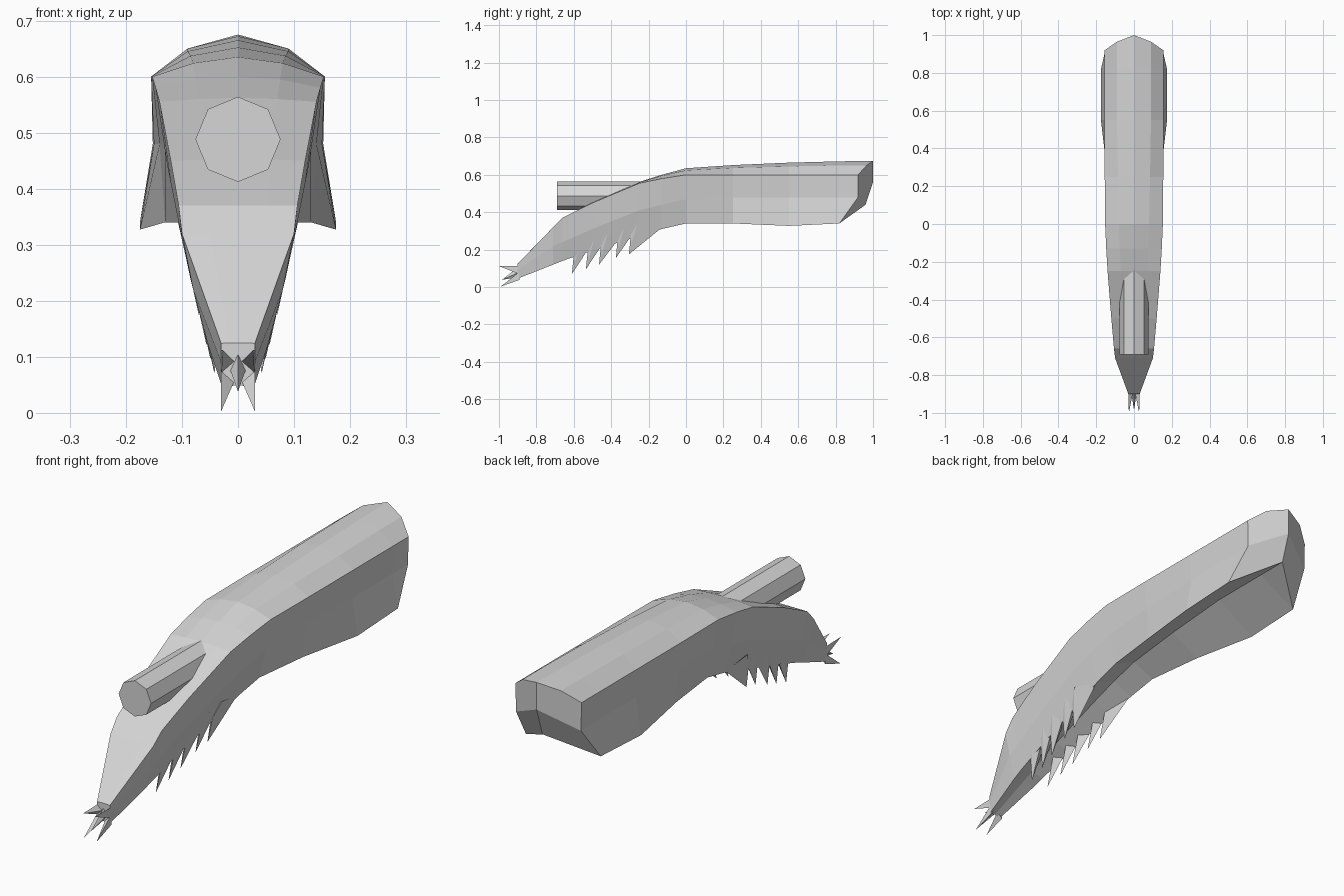
import bpy, bmesh, math

cube = bpy.data.objects.get("Cube")
if cube:
    bpy.data.objects.remove(cube, do_unlink=True)

grey = bpy.data.materials.new("plain_grey")
grey.use_nodes = True
grey.diffuse_color = (0.67, 0.67, 0.67, 1)
grey.node_tree.nodes["Principled BSDF"].inputs["Base Color"].default_value = grey.diffuse_color


def finish(bm, name):
    bmesh.ops.remove_doubles(bm, verts=bm.verts, dist=0.0005)
    bmesh.ops.recalc_face_normals(bm, faces=bm.faces)
    mesh = bpy.data.meshes.new(name)
    bm.to_mesh(mesh)
    bm.free()
    mesh.materials.append(grey)
    obj = bpy.data.objects.new(name, mesh)
    bpy.context.collection.objects.link(obj)


# Body: y, top z, belly centre z, then (x, z) of upper bevel, shoulder, side, lower edge
sections = [
    (-0.90, 0.125, 0.05, (0.015, 0.125), (0.03, 0.124), (0.03, 0.09), (0.028, 0.045)),
    (-0.71, 0.32, 0.13, (0.05, 0.32), (0.10, 0.32), (0.08, 0.22), (0.053, 0.12)),
    (-0.66, 0.37, 0.15, (0.053, 0.37), (0.106, 0.37), (0.085, 0.24), (0.057, 0.14)),
    (-0.50, 0.452, 0.22, (0.06, 0.452), (0.12, 0.45), (0.10, 0.31), (0.068, 0.195)),
    (-0.25, 0.562, 0.31, (0.07, 0.56), (0.14, 0.555), (0.12, 0.41), (0.084, 0.272)),
    (-0.13, 0.60, 0.35, (0.075, 0.595), (0.147, 0.58), (0.126, 0.44), (0.092, 0.31)),
    (0.0, 0.635, 0.385, (0.08, 0.624), (0.153, 0.60), (0.13, 0.47), (0.10, 0.34)),
    (0.25, 0.652, 0.415, (0.085, 0.637), (0.155, 0.60), (0.14, 0.48), (0.13, 0.34)),
    (0.55, 0.665, 0.44, (0.09, 0.645), (0.155, 0.60), (0.15, 0.48), (0.175, 0.327)),
    (0.82, 0.672, 0.44, (0.09, 0.65), (0.155, 0.60), (0.15, 0.48), (0.175, 0.34)),
]
rings = []
for y, top, belly, *edges in sections:
    rings.append([(0, y, top)] + [(x, y, z) for x, z in edges] + [(0, y, belly)])
# Swept-back tail outline
rings.append([(0, 1, 0.675), (0.09, 0.965, 0.65), (0.155, 0.92, 0.60),
              (0.152, 0.92, 0.48), (0.175, 0.82, 0.34), (0, 0.96, 0.44)])

bm = bmesh.new()
for side in (1, -1):
    grid = [[bm.verts.new((x * side, y, z)) for x, y, z in ring] for ring in rings]
    for a, b in zip(grid, grid[1:]):
        for i in range(len(a) - 1):
            bm.faces.new((a[i], a[i + 1], b[i + 1], b[i]))
    bm.faces.new(grid[0])
    t = grid[-1]
    middle = bm.verts.new((0, 1, 0.56))
    bm.faces.new((t[0], t[1], t[2], t[3], middle))
    bm.faces.new((t[3], t[4], t[5], middle))
finish(bm, "body")

# Eight-sided barrel rising out of the sloping deck
bm = bmesh.new()
ends = []
for y in (-0.69, -0.15):
    ends.append([bm.verts.new((0.076 * math.sin(k * math.pi / 4), y,
                               0.488 + 0.076 * math.cos(k * math.pi / 4))) for k in range(8)])
for k in range(8):
    n = (k + 1) % 8
    bm.faces.new((ends[0][k], ends[0][n], ends[1][n], ends[1][k]))
bm.faces.new(ends[0])
bm.faces.new(ends[1])
finish(bm, "barrel")


def spike(name, tip, base):
    """Pointed sliver from a polygonal base to a tip."""
    bm = bmesh.new()
    point = bm.verts.new(tip)
    root = [bm.verts.new(p) for p in base]
    bm.faces.new(root)
    for i in range(len(root)):
        bm.faces.new((root[i], root[(i + 1) % len(root)], point))
    finish(bm, name)


# Row of short legs under each flank: tip y, tip z, rear reach
legs = [(-0.61, 0.07, 0.075), (-0.535, 0.095, 0.075), (-0.465, 0.12, 0.09),
        (-0.375, 0.155, 0.08), (-0.305, 0.175, 0.17)]
for side, label in ((1, "left"), (-1, "right")):
    for i, (y, z, reach) in enumerate(legs):
        out = 0.052 + 0.007 * i
        base = [(side * (out + 0.027), y + 0.045, z + 0.165),
                (side * (out + 0.01), y + reach, z + 0.095 + reach * 0.25),
                (side * (out - 0.025), y + 0.06, z + 0.14),
                (side * (out + 0.008), y + 0.01, z + 0.105)]
        spike(f"{label}_leg_{i + 1}", (side * (out - 0.01), y, z), base)

    # Mouth spikes at the nose corners
    for name, tip, root_z in (("upper", (0.027, -1.0, 0.112), 0.09),
                              ("lower", (0.03, -0.99, 0.003), 0.06)):
        base = [(side * 0.03, -0.89, root_z + 0.022), (side * 0.03, -0.89, root_z - 0.022),
                (side * 0.005, -0.89, root_z)]
        spike(f"{label}_{name}_mouth_spike", (side * tip[0], tip[1], tip[2]), base)

# Central mouth spike
spike("centre_mouth_spike", (0, -0.985, 0.038),
      [(-0.015, -0.89, 0.08), (0, -0.89, 0.112), (0.015, -0.89, 0.08), (0, -0.89, 0.055)])
